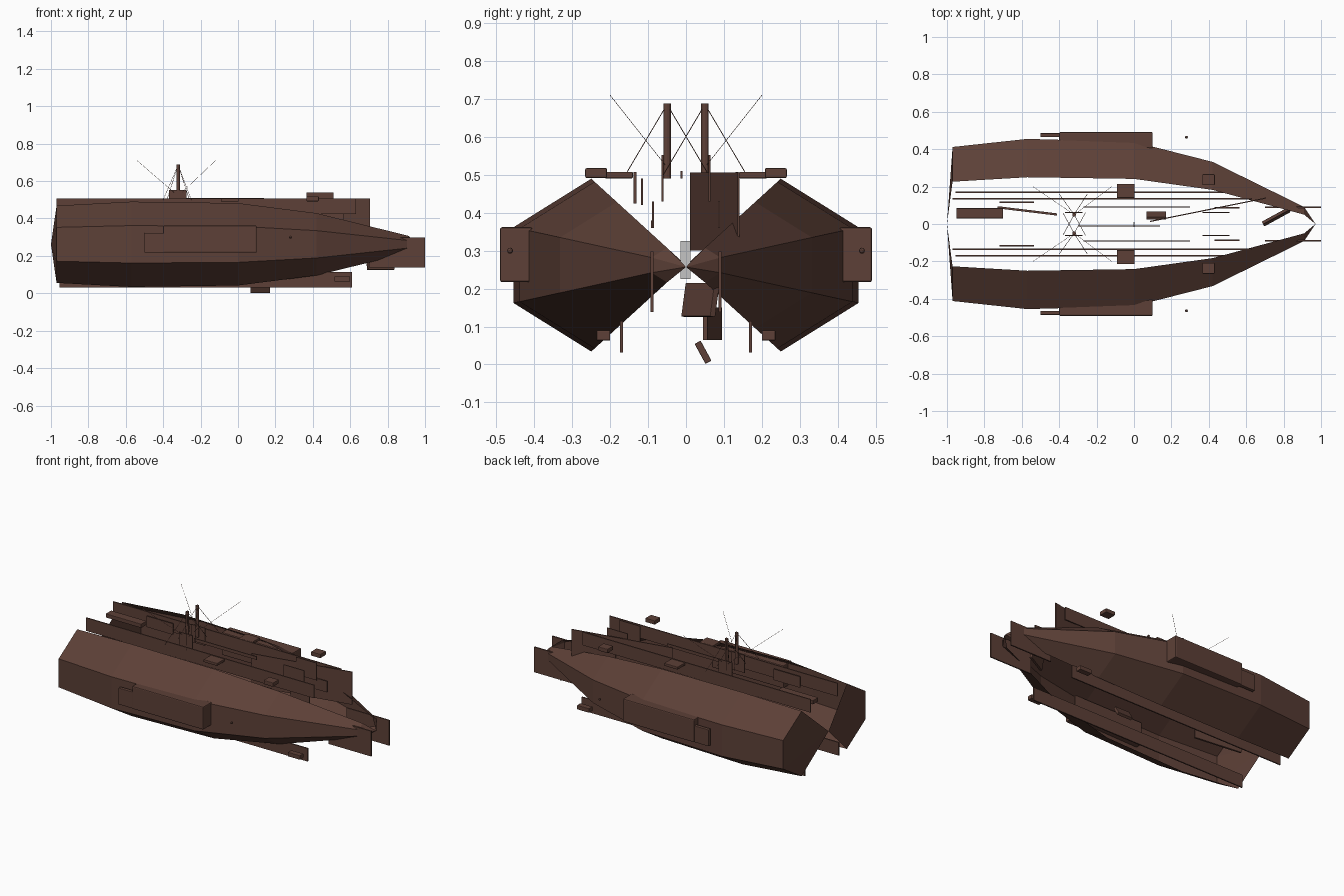
import bpy, bmesh, math
from mathutils import Vector

if "Cube" in bpy.data.objects:
    bpy.data.objects.remove(bpy.data.objects["Cube"])


def material(name, rgb):
    m = bpy.data.materials.new(name)
    m.diffuse_color = (*rgb, 1)
    m.use_nodes = True
    m.node_tree.nodes["Principled BSDF"].inputs["Base Color"].default_value = m.diffuse_color
    return m


BROWN = material("dark_brown", (0.109, 0.051, 0.038))
GREY = material("pale_grey", (0.55, 0.55, 0.55))


def finish(name, bm, mat=BROWN):
    me = bpy.data.meshes.new(name)
    bm.to_mesh(me)
    bm.free()
    me.materials.append(mat)
    ob = bpy.data.objects.new(name, me)
    bpy.context.collection.objects.link(ob)
    return ob


def box(name, x, y, z, yaw=0, roll=0, bevel=0.0, mat=BROWN):
    """Box from (min, max) ranges, turned about its own centre."""
    bm = bmesh.new()
    bmesh.ops.create_cube(bm, size=1)
    bmesh.ops.scale(bm, vec=(x[1] - x[0], y[1] - y[0], z[1] - z[0]), verts=bm.verts)
    if bevel:
        bmesh.ops.bevel(bm, geom=bm.edges[:], offset=bevel, segments=2, affect='EDGES', profile=0.5)
    ob = finish(name, bm, mat)
    ob.location = (sum(x) / 2, sum(y) / 2, sum(z) / 2)
    ob.rotation_euler = (roll, 0, yaw)
    return ob


def pair(name, x, y, z, **kw):
    """Matching boxes on both sides of the centre line."""
    box(name + "_back", x, y, z, **kw)
    box(name + "_front", x, (-y[1], -y[0]), z, **kw)


def rod(name, a, b, r, sides=8):
    a, b = Vector(a), Vector(b)
    bm = bmesh.new()
    bmesh.ops.create_cone(bm, cap_ends=True, segments=sides, radius1=r, radius2=r, depth=(b - a).length)
    ob = finish(name, bm)
    ob.location = (a + b) / 2
    ob.rotation_euler = (b - a).to_track_quat('Z', 'Y').to_euler()
    return ob


# Hull sides: scaled cross-sections, open along the top and bottom
STATIONS = [(-0.97, 0.905), (-0.57, 1.0), (0.0, 0.965), (0.42, 0.73), (0.91, 0.2)]
SECTION = [(0.25, 0.228), (0.455, 0.1), (0.455, -0.1), (0.25, -0.228)]
MID = 0.262
for side, label in ((1, "back"), (-1, "front")):
    bm = bmesh.new()
    rings = [[bm.verts.new((x, side * y * s, MID + z * s)) for y, z in SECTION] for x, s in STATIONS]
    stern = bm.verts.new((-1.0, 0, MID))
    bow = bm.verts.new((0.97, 0, MID - 0.005))
    for a, b in zip(rings, rings[1:]):
        for i in range(3):
            bm.faces.new((a[i], a[i + 1], b[i + 1], b[i]))
    for i in range(3):
        bm.faces.new((stern, rings[0][i + 1], rings[0][i]))
        bm.faces.new((bow, rings[-1][i], rings[-1][i + 1]))
    bmesh.ops.recalc_face_normals(bm, faces=bm.faces)
    if sum(f.normal.y for f in bm.faces) * side < 0:
        bmesh.ops.reverse_faces(bm, faces=bm.faces[:])
    finish("hull_" + label, bm)

# Side pods with small rear blocks and rivets
pair("side_pod", (-0.4, 0.1), (0.405, 0.491), (0.217, 0.362), bevel=0.006)
pair("pod_tail", (-0.5, -0.39), (0.464, 0.486), (0.217, 0.322), bevel=0.003)
for s in (1, -1):
    bm = bmesh.new()
    bmesh.ops.create_icosphere(bm, subdivisions=2, radius=0.008)
    finish("side_knob", bm).location = (0.28, s * 0.464, 0.3)

# Long upright walls inside the gap
pair("upper_wall", (-0.97, 0.63), (0.131, 0.138), (0.425, 0.508))
pair("lower_wall", (-0.955, 0.61), (0.166, 0.174), (0.032, 0.115))
pair("bow_wall", (0.7, 1.0), (0.086, 0.094), (0.138, 0.298))

# Slanted walls and bars
dx, dy = 0.62, 0.125
half = math.hypot(dx, dy) / 2
box("slanted_wall", (0.395 - half, 0.395 + half), (0.073, 0.079), (0.3, 0.507), yaw=math.atan2(dy, dx))
box("bow_slat", (0.68, 0.84), (0.03, 0.046), (0.125, 0.215), yaw=0.5, roll=-0.15, bevel=0.002)
box("stern_bar", (-0.73, -0.41), (0.064, 0.076), (0.065, 0.15), yaw=-0.12)
box("low_plank", (0.066, 0.172), (0.036, 0.054), (0.002, 0.062), roll=0.5, bevel=0.002)
box("stern_plate", (-0.95, -0.7), (0.03, 0.085), (0.45, 0.475), bevel=0.003)

# Flat caps on the upper edges and small low blocks
pair("deck_cap", (-0.092, 0.004), (0.14, 0.215), (0.491, 0.508), bevel=0.003)
pair("outer_cap", (0.365, 0.432), (0.208, 0.266), (0.492, 0.518), bevel=0.004)
pair("low_block", (0.515, 0.6), (0.2, 0.236), (0.063, 0.09), bevel=0.003)

# Short upright slats in the middle
pair("fin_slat", (0.365, 0.51), (0.06, 0.065), (0.43, 0.54))
pair("mast_slat", (-0.37, -0.275), (0.06, 0.065), (0.44, 0.552))
pair("stern_slat", (-0.72, -0.535), (0.113, 0.119), (0.42, 0.49))
pair("bow_slat_thin", (0.43, 0.565), (0.084, 0.09), (0.36, 0.43))
pair("mid_slat", (-0.27, 0.3), (0.088, 0.093), (0.36, 0.38))
box("centre_slat", (-0.3, 0.14), (-0.014, -0.009), (0.49, 0.51))
box("pale_plate", (-0.002, 0.002), (-0.015, 0.012), (0.225, 0.325), mat=GREY)

# Twin masts with fine rigging
for s in (1, -1):
    rod("mast", (-0.32, s * 0.05, 0.49), (-0.32, s * 0.05, 0.688), 0.01, 12)
    top = (-0.32, s * 0.05, 0.686)
    for k, (x, y) in enumerate(((-0.4, 0.16), (-0.25, 0.16), (-0.38, -0.06), (-0.26, -0.06))):
        rod("stay", top, (x, s * y, 0.5), 0.0012, 4)
    for x in (-0.54, -0.12):
        rod("whisker", (-0.32, s * 0.05, 0.52), (x, s * 0.2, 0.71), 0.0008, 4)
